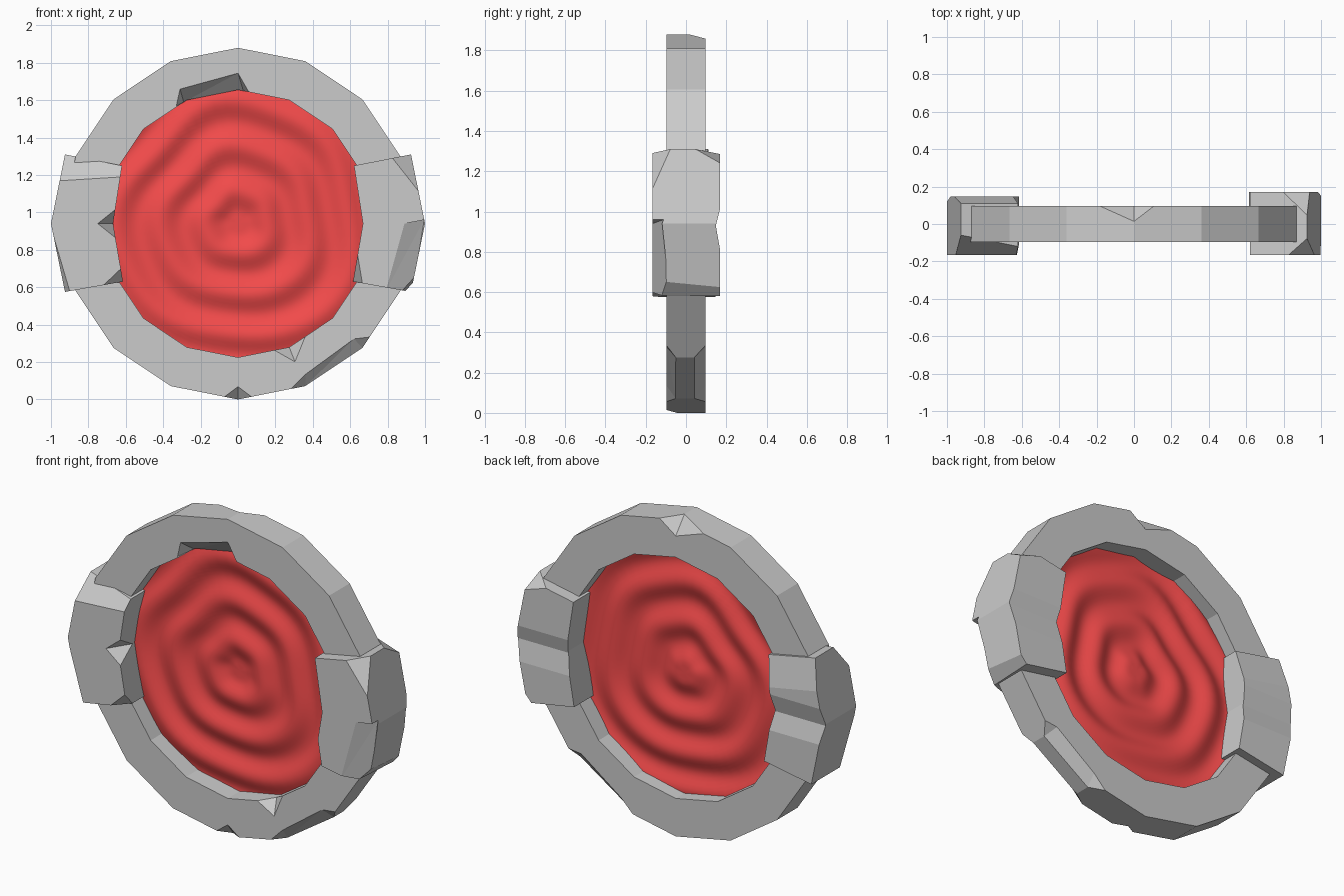
import bpy, bmesh
from math import sin, cos, pi
from mathutils import Vector

if "Cube" in bpy.data.objects:
    bpy.data.objects.remove(bpy.data.objects["Cube"])

CZ = 0.94      # height of the ring centre
SIDES = 16


def make_object(name, bm):
    bmesh.ops.recalc_face_normals(bm, faces=bm.faces[:])
    mesh = bpy.data.meshes.new(name)
    bm.to_mesh(mesh)
    bm.free()
    obj = bpy.data.objects.new(name, mesh)
    bpy.context.collection.objects.link(obj)
    return obj


def chip(obj, pts):
    """Knock out the convex hull of pts."""
    bm = bmesh.new()
    for p in pts:
        bm.verts.new(p)
    bmesh.ops.convex_hull(bm, input=bm.verts[:])
    cutter = make_object("chip_cutter", bm)
    cutter.hide_render = True
    mod = obj.modifiers.new("chip", 'BOOLEAN')
    mod.operation, mod.solver, mod.object = 'DIFFERENCE', 'EXACT', cutter
    bpy.context.view_layer.objects.active = obj
    bpy.ops.object.modifier_apply(modifier=mod.name)
    bpy.data.objects.remove(cutter, do_unlink=True)


def slice_off(bm, centre, a, b, c):
    """Cut a flat facet through three points, keeping the centre side."""
    a, b, c = Vector(a), Vector(b), Vector(c)
    n = (b - a).cross(c - a).normalized()
    if n.dot(a - centre) < 0:
        n = -n
    geom = bm.verts[:] + bm.edges[:] + bm.faces[:]
    bmesh.ops.bisect_plane(bm, geom=geom, dist=1e-5, plane_co=a,
                           plane_no=n, clear_outer=True)
    edges = [e for e in bm.edges if e.is_boundary]
    bmesh.ops.holes_fill(bm, edges=edges, sides=0)


# Stone ring
bm = bmesh.new()
section = [(0.94, -0.096), (0.94, 0.096), (0.715, 0.096), (0.715, -0.096)]
rows = []
for i in range(SIDES):
    a = 2 * pi * i / SIDES
    rows.append([bm.verts.new((r * cos(a), y, CZ + r * sin(a))) for r, y in section])
for i in range(SIDES):
    p, q = rows[i], rows[(i + 1) % SIDES]
    for k in range(4):
        m = (k + 1) % 4
        bm.faces.new((p[k], p[m], q[m], q[k]))
ring = make_object("stone_ring", bm)

# Inner top chip, bottom chip, inner lower chip, back top chip
chip(ring, [(-0.31, -0.097, 1.66), (0, -0.097, 1.745), (0.06, -0.097, 1.64),
            (-0.33, -0.097, 1.57), (-0.29, 0.0, 1.59), (0.03, 0.0, 1.645),
            (-0.25, -0.2, 1.5), (0.0, -0.2, 1.5)])
chip(ring, [(0, -0.097, 0.07), (-0.08, -0.097, 0.01), (0.08, -0.097, 0.01),
            (0, -0.04, -0.005), (0, -0.2, -0.05)])
chip(ring, [(0.305, -0.097, 0.20), (0.19, -0.097, 0.265), (0.36, -0.097, 0.335),
            (0.27, -0.02, 0.29), (0.27, -0.2, 0.35)])
chip(ring, [(0, 0.01, 1.885), (-0.19, 0.097, 1.845), (0.11, 0.097, 1.86),
            (0, 0.097, 1.78), (0, 0.2, 1.95)])
# Long chamfers on both edges of the lower right outer side
for s, d in ((-1, 0.05), (1, 0.04)):
    chip(ring, [(0.36, s * 0.097, 0.135), (0.62, s * 0.097, 0.325),
                (0.28, s * 0.097, 0.055), (0.705, s * 0.097, 0.335),
                (0.36, s * d, 0.07), (0.665, s * d, 0.274),
                (0.40, s * 0.2, -0.1), (0.75, s * 0.2, 0.15)])


# Side blocks
def side_block(name, sx, y0, y1, facets):
    profile = [(0.62, 1.25), (0.925, 1.31), (1.0, 0.94),
               (0.925, 0.575), (0.615, 0.63), (0.668, 0.94)]
    bm = bmesh.new()
    f = bm.faces.new([bm.verts.new((sx * x, y0, z)) for x, z in profile])
    ext = bmesh.ops.extrude_face_region(bm, geom=[f], use_keep_orig=True)
    bmesh.ops.translate(bm, vec=(0, y1 - y0, 0),
                        verts=[v for v in ext["geom"] if isinstance(v, bmesh.types.BMVert)])
    bmesh.ops.recalc_face_normals(bm, faces=bm.faces[:])
    for facet in facets:
        slice_off(bm, Vector((sx * 0.82, 0, CZ)), *facet)
    return make_object(name, bm)


def back_groove(obj, sx, y, top, mid, low, depth):
    chip(obj, [(sx * x, yy, z) for x in (0.5, 1.1)
               for yy, z in ((y + 0.001, top), (y - depth, mid), (y + 0.001, low), (y + 0.1, mid))])


F = -0.166
right = side_block("right_block", 1, F, 0.17, [
    ((0.83, F, 1.285), (0.96, F, 1.12), (0.93, -0.08, 1.30)),
    ((0.94, -0.1, 0.65), (0.94, 0.17, 0.63), (0.88, 0, 0.575)),
    ((0.635, F, 0.80), (0.665, F, 0.62), (0.62, -0.05, 0.63)),
    ((0.92, 0.05, 1.31), (0.94, 0.17, 1.24), (0.80, 0.17, 1.285)),
])
chip(right, [(0.89, F, 0.94), (0.79, F, 0.58), (0.995, -0.11, 0.96),
             (0.93, -0.09, 0.55), (1.1, -0.3, 0.5), (1.1, -0.3, 0.98)])
back_groove(right, 1, 0.17, 1.02, 0.93, 0.80, 0.022)

left = side_block("left_block", -1, F, 0.147, [
    ((-0.94, F, 1.17), (-0.62, F, 1.19), (-0.62, -0.12, 1.25)),
    ((-0.93, 0.11, 1.31), (-0.61, 0.11, 1.25), (-0.93, 0.147, 1.13)),
    ((-0.985, F, 0.87), (-0.90, F, 0.58), (-0.945, -0.1, 0.60)),
    ((-0.72, F, 0.61), (-0.625, F, 0.70), (-0.615, -0.11, 0.63)),
])
chip(left, [(-0.75, F, 0.94), (-0.6, F, 1.06), (-0.6, F, 0.82),
            (-0.665, -0.03, 0.94), (-0.6, -0.3, 0.94)])
back_groove(left, -1, 0.147, 1.04, 0.93, 0.82, 0.03)

# Rippled membrane
bm = bmesh.new()
N, RINGS, R = 64, 36, 0.74


def ripple(r, a):
    w = r + r * (0.05 * sin(3 * a + 0.6) + 0.025 * sin(5 * a + 2) + 0.02 * sin(6 * a))
    fade = min(1.0, r / 0.06)
    return 0.016 * cos(2 * pi * (w - 0.05 * fade) / 0.23)


hub = bm.verts.new((0, ripple(0, 0), CZ))
prev = None
for j in range(1, RINGS + 1):
    r = R * j / RINGS
    loop = [bm.verts.new((r * cos(2 * pi * i / N), ripple(r, 2 * pi * i / N),
                          CZ + r * sin(2 * pi * i / N))) for i in range(N)]
    for i in range(N):
        k = (i + 1) % N
        bm.faces.new((prev[i], prev[k], loop[k], loop[i]) if prev else (hub, loop[k], loop[i]))
    prev = loop
for f in bm.faces:
    f.smooth = True
membrane = make_object("rippled_membrane", bm)
red = bpy.data.materials.new("red")
red.diffuse_color = (0.9, 0.07, 0.07, 1)
red.use_nodes = True
red.node_tree.nodes["Principled BSDF"].inputs["Base Color"].default_value = red.diffuse_color
membrane.data.materials.append(red)
